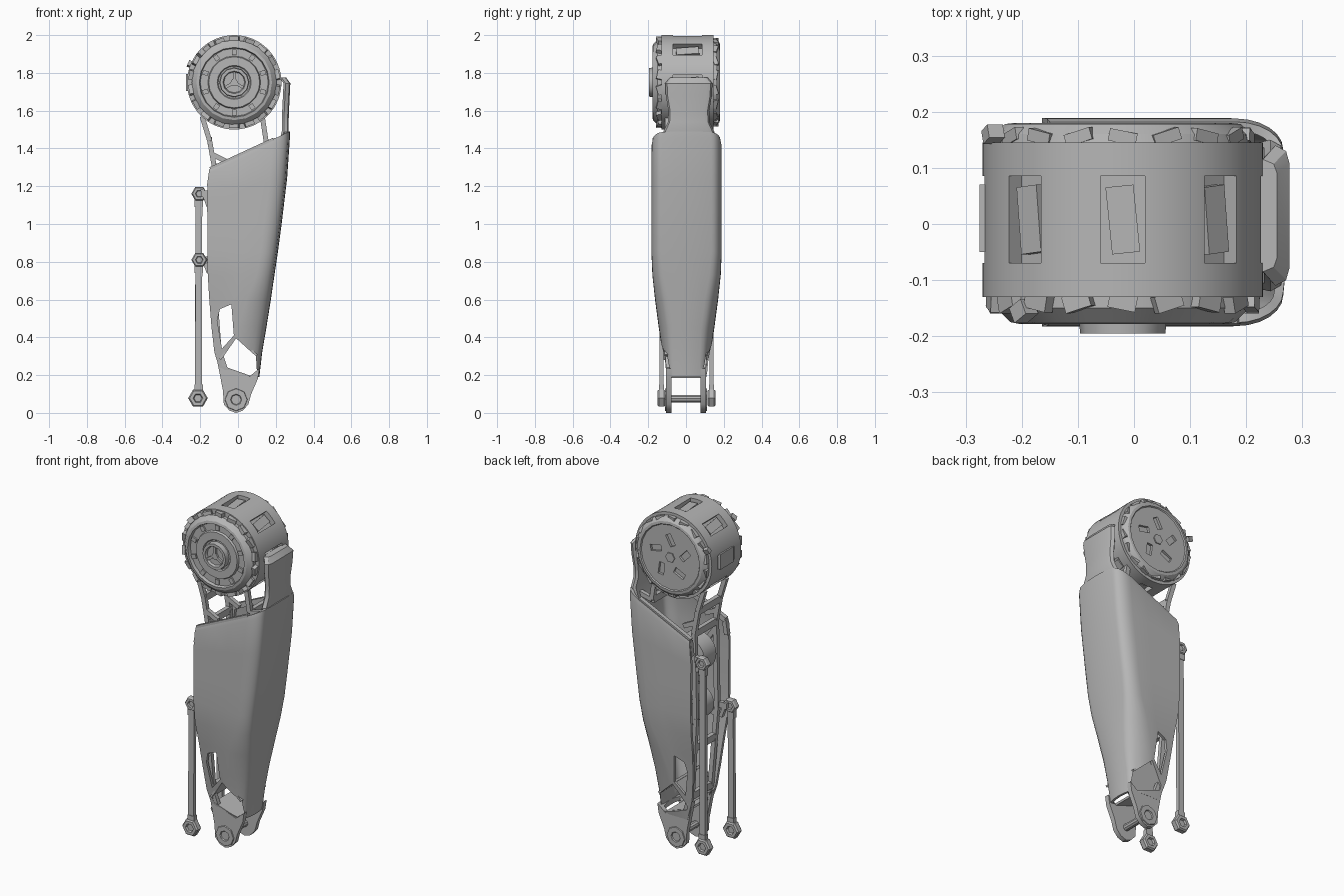
import bpy, bmesh, math
from mathutils import Vector, Matrix

if "Cube" in bpy.data.objects:
    bpy.data.objects.remove(bpy.data.objects["Cube"], do_unlink=True)

grey = bpy.data.materials.new("mid_grey")
grey.use_nodes = True
grey.diffuse_color = (0.47, 0.47, 0.47, 1)
grey.node_tree.nodes["Principled BSDF"].inputs["Base Color"].default_value = (0.47, 0.47, 0.47, 1)

CX, CZ = -0.02, 1.75  # hip drum axis


def activate(ob):
    bpy.ops.object.select_all(action='DESELECT')
    ob.select_set(True)
    bpy.context.view_layer.objects.active = ob


def smooth(ob):
    activate(ob)
    bpy.ops.object.shade_smooth_by_angle(angle=math.radians(30))


def finish(name, bm):
    bmesh.ops.recalc_face_normals(bm, faces=bm.faces)
    me = bpy.data.meshes.new(name)
    bm.to_mesh(me)
    bm.free()
    me.materials.append(grey)
    ob = bpy.data.objects.new(name, me)
    bpy.context.collection.objects.link(ob)
    smooth(ob)
    return ob


def lathe(name, profile, x, z, seg=32):
    """Revolve (radius, y) points round an axis along y."""
    bm = bmesh.new()
    rings = [[bm.verts.new((x + r * math.cos(a), y, z + r * math.sin(a)))
              for a in (math.tau * i / seg for i in range(seg))] for r, y in profile]
    for a, b in zip(rings, rings[1:]):
        for i in range(seg):
            j = (i + 1) % seg
            bm.faces.new((a[i], a[j], b[j], b[i]))
    bm.faces.new(rings[0])
    bm.faces.new(rings[-1])
    return finish(name, bm)


def cyl(name, r, y0, y1, x, z, seg=24):
    return lathe(name, [(r, y0), (r, y1)], x, z, seg)


def eye(name, r, y, half, x, z, seg=6):
    """Rod end with a dished centre on both sides."""
    side = [(r * 0.4, half * 0.5), (r * 0.5, half), (r * 0.85, half), (r, half * 0.6)]
    lathe(name, [(q, y - d) for q, d in side] + [(q, y + d) for q, d in reversed(side)], x, z, seg)


def add_box(bm, size, matrix):
    bmesh.ops.create_cube(bm, size=1, matrix=matrix @ Matrix.Diagonal((*size, 1)))


def add_bar(bm, p, q, width, depth):
    """Square bar between two points, depth measured along y."""
    p, q = Vector(p), Vector(q)
    d = q - p
    side = d.cross(Vector((0, 1, 0))).normalized()
    rot = Matrix((side, d.normalized().cross(side), d.normalized())).transposed().to_4x4()
    add_box(bm, (width, depth, d.length), Matrix.Translation((p + q) / 2) @ rot)


def add_prism(bm, outline, y0, y1):
    a, b = ([bm.verts.new((x, y, z)) for x, z in outline] for y in (y0, y1))
    bm.faces.new(a)
    bm.faces.new(b)
    for i in range(len(a)):
        j = (i + 1) % len(a)
        bm.faces.new((a[i], a[j], b[j], b[i]))


def cut(ob, cutter):
    cutter.hide_render = True
    mod = ob.modifiers.new("cut", 'BOOLEAN')
    mod.object, mod.solver = cutter, 'EXACT'
    activate(ob)
    bpy.ops.object.modifier_apply(modifier="cut")
    bpy.data.objects.remove(cutter, do_unlink=True)
    smooth(ob)


def round_drum(angle, radius, y):
    """Frame on the drum: local z points outwards."""
    return (Matrix.Translation((CX, y, CZ)) @ Matrix.Rotation(angle, 4, 'Y')
            @ Matrix.Translation((0, 0, radius)))


# Hip drum with eight recessed windows
drum = lathe("hip_drum", [(0.235, -0.13), (0.25, -0.13), (0.25, -0.072), (0.25, 0.088),
                          (0.25, 0.145), (0.235, 0.145)], CX, CZ, 64)
bm = bmesh.new()
for i in range(8):
    add_box(bm, (0.08, 0.155, 0.07), round_drum(i * math.tau / 8, 0.25, 0.008))
cut(drum, finish("window_cutter", bm))
bm = bmesh.new()
for i in range(8):
    add_box(bm, (0.05, 0.12, 0.03), round_drum(i * math.tau / 8, 0.222, 0.008)
            @ Matrix.Rotation(0.1, 4, 'Z'))
finish("window_inserts", bm)

# Stepped front cap, hub and back cap
lathe("front_cap", [(0.225, -0.12), (0.225, -0.15), (0.2, -0.175), (0.185, -0.178), (0.18, -0.16),
                    (0.14, -0.16), (0.135, -0.172), (0.09, -0.172), (0.085, -0.165)], CX, CZ, 20)
lathe("front_hub", [(0.08, -0.15), (0.076, -0.195), (0.06, -0.195), (0.055, -0.18)], CX, CZ, 12)
cyl("hub_bolt", 0.02, -0.17, -0.19, CX, CZ, 6)
back = lathe("back_cap", [(0.235, 0.14), (0.23, 0.16), (0.21, 0.178), (0.195, 0.18), (0.19, 0.174)],
             CX, CZ, 20)
bm = bmesh.new()
for i in range(5):
    add_box(bm, (0.035, 0.05, 0.07), round_drum(i * math.tau / 5, 0.1, 0.185)
            @ Matrix.Rotation(0.5, 4, 'Y'))
cut(back, finish("slot_cutter", bm))
cyl("back_bolt", 0.03, 0.16, 0.18, CX, CZ, 6)

# Rim lugs around both ends, spokes in the hub
bm = bmesh.new()
for i in range(18):
    a = i * math.tau / 18
    tilt = Matrix.Rotation(0.3 if i % 2 else -0.2, 4, 'Z')
    add_box(bm, (0.05, 0.03, 0.022), round_drum(a, 0.232, -0.138) @ tilt)
    add_box(bm, (0.05, 0.022, 0.018), round_drum(a, 0.225, 0.155) @ tilt)
for i in range(10):
    add_box(bm, (0.025, 0.012, 0.03), round_drum(i * math.tau / 10, 0.16, -0.163))
for i in range(3):
    add_box(bm, (0.015, 0.014, 0.04), round_drum(i * math.tau / 3, 0.035, -0.184))
add_box(bm, (0.09, 0.12, 0.02), round_drum(-math.pi / 2, 0.245, 0.01))
add_box(bm, (0.03, 0.025, 0.03), round_drum(-1.18, 0.25, 0.16) @ Matrix.Rotation(0.4, 4, 'Z'))
add_box(bm, (0.035, 0.03, 0.03), round_drum(-0.85, 0.235, -0.155) @ Matrix.Rotation(0.5, 4, 'Z'))
finish("drum_lugs", bm)

# Shin shell: U section open to -x with elliptical front corners
# (z, x back, x front, half width, corner depth, corner width, back edge tuck, top slope)
ROWS = [(1.385, -0.15, 0.266, 0.179, 0.085, 0.055, 0, 0.47),
        (1.36, -0.155, 0.266, 0.185, 0.085, 0.055, 0, 0.44),
        (1.2, -0.164, 0.251, 0.186, 0.085, 0.055, 0, 0.2), (1.0, -0.162, 0.222, 0.186, 0.085, 0.055, 0, 0),
        (0.85, -0.162, 0.202, 0.186, 0.08, 0.055, 0, 0), (0.73, -0.16, 0.184, 0.181, 0.085, 0.06, 0.004, 0),
        (0.6, -0.152, 0.165, 0.167, 0.12, 0.07, 0.015, 0), (0.45, -0.14, 0.141, 0.147, 0.14, 0.07, 0.015, 0),
        (0.32, -0.125, 0.119, 0.128, 0.12, 0.055, 0.01, 0), (0.19, -0.085, 0.104, 0.104, 0.08, 0.034, 0, 0)]
BULGE = 0.009
bm = bmesh.new()
rows = []
for z, xl, xr, hw, rx, ry, tuck, slope in ROWS:
    half = [(xl + (xr - rx - xl) * t / 3, -hw + tuck * (1 - t / 3)) for t in range(3)]
    half += [(xr - rx + rx * math.sin(a), -hw + ry - ry * math.cos(a))
             for a in (math.pi / 2 * i / 6 for i in range(7))]
    half.append((xr + BULGE * 0.75, (ry - hw) / 2))
    pts = half + [(xr + BULGE, 0)] + [(x, -y) for x, y in reversed(half)]
    rows.append([bm.verts.new((x, y + 0.003, z + slope * (x - 0.05))) for x, y in pts])
for a, b in zip(rows, rows[1:]):
    for i in range(len(a) - 1):
        bm.faces.new((a[i], b[i], b[i + 1], a[i + 1]))
shell = finish("shin_shell", bm)
mod = shell.modifiers.new("wall", 'SOLIDIFY')
mod.thickness, mod.offset = 0.016, -1
activate(shell)
bpy.ops.object.modifier_apply(modifier="wall")
HOLE = [(-0.09, 0.28), (-0.01, 0.395), (0.095, 0.3), (0.1, 0.22), (0.065, 0.197), (-0.085, 0.25)]
bm = bmesh.new()
add_prism(bm, [(-0.11, 0.49), (-0.095, 0.55), (-0.035, 0.575), (-0.022, 0.41), (-0.085, 0.34)], -0.3, 0.3)
add_prism(bm, HOLE, -0.3, 0.3)
cut(shell, finish("opening_cutter", bm))

# Tunnel walls joining the lower openings through the shin
bm = bmesh.new()
for k, half in ((0, 0.12), (1, 0.115), (4, 0.092)):
    (x, z), (u, w) = HOLE[k], HOLE[(k + 1) % 6]
    off = Vector((z - w, 0, u - x)).normalized() * 0.006
    add_bar(bm, Vector((x, 0, z)) + off, Vector((u, 0, w)) + off, 0.012, half * 2)
finish("tunnel_walls", bm)

# Raised rim along the sloping shell top
bm = bmesh.new()
for s in (-1, 1):
    add_bar(bm, (-0.145, s * 0.165, 1.287), (0.19, s * 0.165, 1.442), 0.03, 0.025)
    add_bar(bm, (-0.14, s * 0.165, 1.287), (-0.152, s * 0.168, 1.2), 0.025, 0.025)
finish("shell_rim", bm)

# Curved neck plate from the shell up to the drum
bm = bmesh.new()
rows = []
for z, x, w in ((1.4, 0.245, 0.13), (1.49, 0.268, 0.135), (1.54, 0.268, 0.11), (1.6, 0.27, 0.108),
                (1.68, 0.274, 0.122), (1.745, 0.277, 0.125), (1.775, 0.255, 0.1)):
    rows.append([bm.verts.new((x - dx, 0.015 + w * t, z)) for dx, t in
                 ((0.025, -1), (0.006, -0.92), (0, -0.75), (0, 0.75), (0.006, 0.92), (0.025, 1),
                  (0.036, 0.9), (0.036, -0.9))])
for a, b in zip(rows, rows[1:]):
    for i in range(8):
        j = (i + 1) % 8
        bm.faces.new((a[i], a[j], b[j], b[i]))
bm.faces.new(rows[0])
bm.faces.new(rows[-1])
finish("neck_plate", bm)

# Inner frame: mirrored struts with cross ribs
PATHS = [((-0.19, 1.57), (-0.15, 1.44), (-0.125, 1.3), (-0.135, 0.8), (-0.1, 0.33), (-0.05, 0.18)),
         ((-0.14, 1.37), (-0.06, 1.33)), ((0.13, 1.56), (0.15, 1.43), (0.23, 1.45)),
         ((-0.12, 1.25), (0.05, 1.0), (-0.12, 0.75))]
bm = bmesh.new()
for s in (-1, 1):
    for path in PATHS:
        for (x, z), (u, w) in zip(path, path[1:]):
            low = s * (0.1 if w > 0.4 else 0.09)
            add_bar(bm, (x, s * 0.1, z), (u, low, w), 0.026, 0.024)
for x, z in ((-0.15, 1.44), (-0.125, 1.3), (-0.12, 0.62), (-0.1, 0.33), (0.15, 1.43)):
    add_box(bm, (0.025, 0.2, 0.04), Matrix.Translation((x, 0, z)))
finish("inner_frame", bm)
for label, z, r in (("upper", 1.13, 0.11), ("lower", 0.83, 0.095)):
    lathe(label + "_pulley", [(r * 0.6, -0.075), (r * 0.65, -0.06), (r, -0.055), (r, 0.055),
                              (r * 0.65, 0.06), (r * 0.6, 0.075)], -0.05, z, 24)

# Ankle fork, bosses and pin
for side, s in (("front", -1), ("back", 1)):
    bm = bmesh.new()
    add_prism(bm, [(-0.115, 0.3), (-0.085, 0.245), (0.06, 0.192), (0.1, 0.225), (0.113, 0.235),
                   (0.105, 0.18), (0.07, 0.1), (0.055, 0.045), (0.025, 0.012), (-0.01, 0),
                   (-0.045, 0.012), (-0.075, 0.045), (-0.08, 0.12)], s * 0.078, s * 0.106)
    finish(side + "_ankle_plate", bm)
    lathe(side + "_ankle_boss", [(0.062, s * 0.1), (0.058, s * 0.112), (0.03, s * 0.112),
                                 (0.026, s * 0.106)], -0.01, 0.07, 8)
cyl("ankle_pin", 0.02, -0.1, 0.1, -0.01, 0.075, 10)

# Push rods with hexagonal eyes and pivot brackets
for side, y, top in (("front", -0.13, 0.81), ("back", 0.135, 1.16)):
    bm = bmesh.new()
    add_bar(bm, (-0.21, y, 0.11), (-0.207, y, top - 0.03), 0.036, 0.022)
    for z in (top - 0.05, 0.13):
        add_box(bm, (0.044, 0.028, 0.04), Matrix.Translation((-0.208, y, z)))
    finish(side + "_push_rod", bm)
    eye(side + "_rod_foot", 0.052, y, 0.022, -0.212, 0.078)
    eye(side + "_rod_head", 0.042, y, 0.02, -0.205, top)
    bm = bmesh.new()
    add_box(bm, (0.05, 0.026, 0.035), Matrix.Translation((-0.17, y * 0.85, top)))
    add_bar(bm, (-0.19, y * 0.85, top + 0.025), (-0.155, y * 0.85, top - 0.07), 0.02, 0.024)
    finish(side + "_pivot_bracket", bm)
